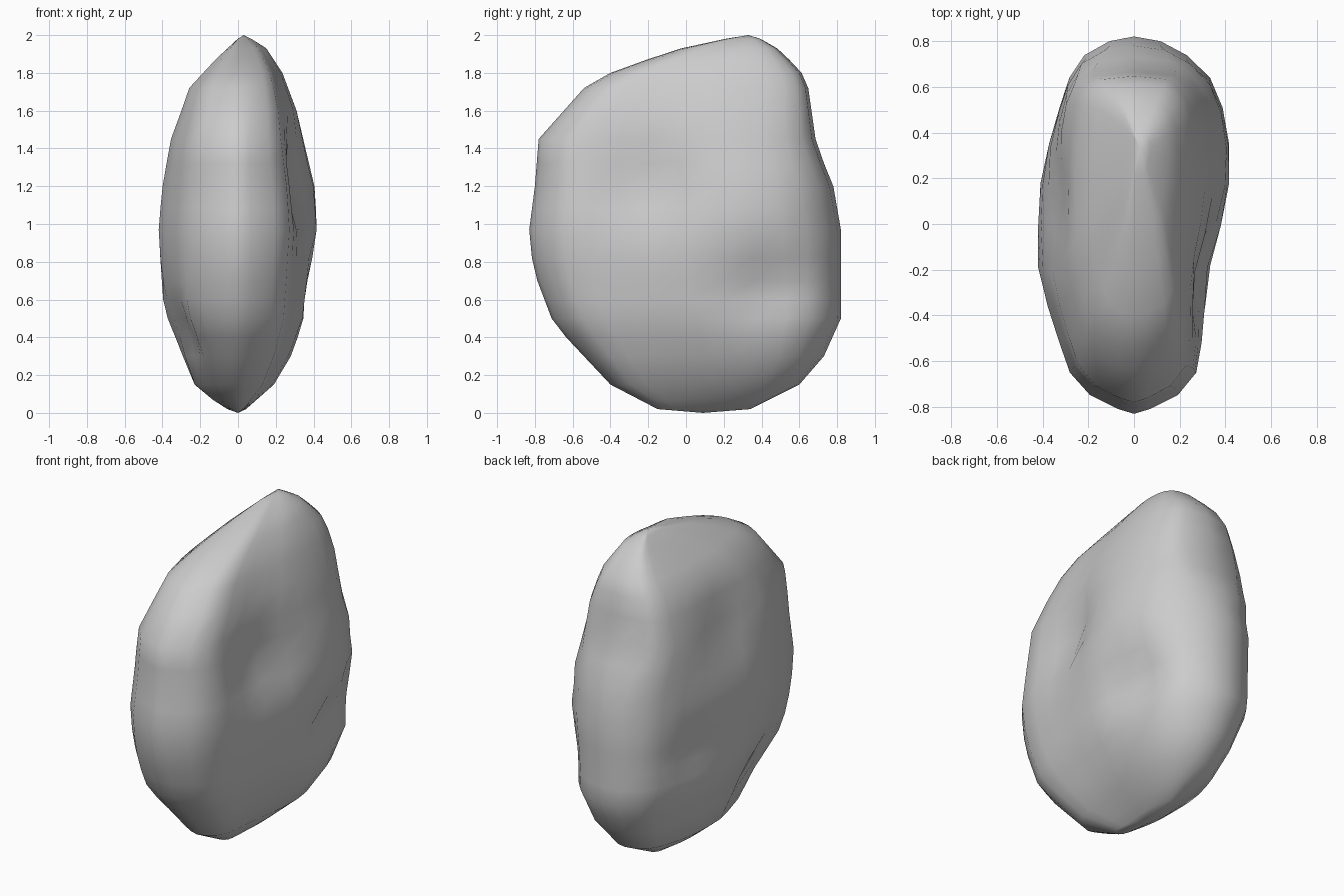
import bpy, bmesh, math

if "Cube" in bpy.data.objects:
    bpy.data.objects.remove(bpy.data.objects["Cube"])


def interp(pts, t):
    """Piecewise linear profile lookup, pts = [(t, value), ...]"""
    if t <= pts[0][0]:
        return pts[0][1]
    for (a, va), (b, vb) in zip(pts, pts[1:]):
        if t <= b:
            return va + (vb - va) * (t - a) / (b - a)
    return pts[-1][1]


# Side outline: front and back edge (y) by height
front = [(0, -.1), (.02, -.15), (.15, -.40), (.47, -.70), (.76, -.81), (.97, -.83),
         (1.2, -.80), (1.45, -.78), (1.72, -.54), (1.8, -.40), (1.92, -.07), (2, .30)]
back = [(0, .25), (.02, .34), (.15, .60), (.3, .73), (.5, .82), (.97, .82),
        (1.2, .78), (1.42, .69), (1.77, .64), (1.92, .5), (2, .36)]
# Front outline: half width on each side by height
left_z = [(0, .02), (.05, .11), (.15, .23), (.55, .40), (.97, .42), (1.24, .40),
          (1.45, .36), (1.72, .26), (1.88, .11), (2, -.02)]
right_z = [(0, .02), (.15, .19), (.3, .28), (.5, .36), (.98, .42), (1.2, .405),
           (1.6, .31), (1.8, .235), (1.93, .15), (2, .04)]
# Top outline: half width on each side by depth, -1 front to 1 back
left_y = [(-1, 0), (-.95, .13), (-.84, .26), (-.5, .36), (-.24, .42), (.12, .42),
          (.3, .41), (.5, .37), (.72, .30), (.87, .25), (.97, .12), (1, 0)]
right_y = [(-1, 0), (-.95, .13), (-.84, .26), (-.5, .32), (-.24, .35), (.12, .42),
           (.48, .42), (.72, .37), (.86, .28), (.97, .13), (1, 0)]
# How much the ends round off by height (lower is blunter)
blunt_front = [(0, .85), (1.2, 1), (1.45, .95), (1.75, .75), (2, .7)]
blunt_back = [(0, .9), (.5, .95), (1.1, .95), (1.5, .4), (2, .5)]
# Hollows: side, y, z, radius, depth
dents = [(1, .42, .65, .22, .09), (1, -.2, 1.2, .28, .09),
         (-1, .38, .75, .24, .05), (-1, -.25, .45, .25, .06), (-1, .1, 1.38, .25, .06)]

N = 28
levels = [.02, .07, .15, .3, .4, .5, .6, .7, .82, .97, 1.08, 1.2, 1.32, 1.45,
          1.6, 1.72, 1.8, 1.87, 1.93, 1.98]
bm = bmesh.new()
rings = []
for z in levels:
    y0, y1 = interp(front, z), interp(back, z)
    ring = []
    for i in range(N):
        a = 2 * math.pi * i / N
        t = -math.cos(a)
        side = 1 if i <= N // 2 else -1
        y = (y0 + y1) / 2 + t * (y1 - y0) / 2
        wz, wy = (right_z, right_y) if side > 0 else (left_z, left_y)
        power = interp(blunt_front if t < 0 else blunt_back, z)
        w = interp(wz, z) * (max(0, interp(wy, t)) / .42) ** power
        for s, dy, dz, r, depth in dents:
            if s == side:
                d2 = ((y - dy) ** 2 + (z - dz) ** 2) / r ** 2
                w -= depth * math.exp(-1.5 * d2) * max(0, min(1, w / .2))
        ring.append(bm.verts.new((side * w, y, z)))
    rings.append(ring)

# Skin the rings and close both ends
for lo, hi in zip(rings, rings[1:]):
    for i in range(N):
        j = (i + 1) % N
        bm.faces.new((lo[i], lo[j], hi[j], hi[i]))
for ring, tip in ((rings[0], (0, .09, 0)), (rings[-1], (.03, .33, 2))):
    v = bm.verts.new(tip)
    for i in range(N):
        bm.faces.new((ring[i], ring[(i + 1) % N], v))
bmesh.ops.remove_doubles(bm, verts=bm.verts, dist=.002)
bmesh.ops.recalc_face_normals(bm, faces=bm.faces)

mesh = bpy.data.meshes.new("boulder")
bm.to_mesh(mesh)
bm.free()
rock = bpy.data.objects.new("boulder", mesh)
bpy.context.collection.objects.link(rock)
for p in mesh.polygons:
    p.use_smooth = True
